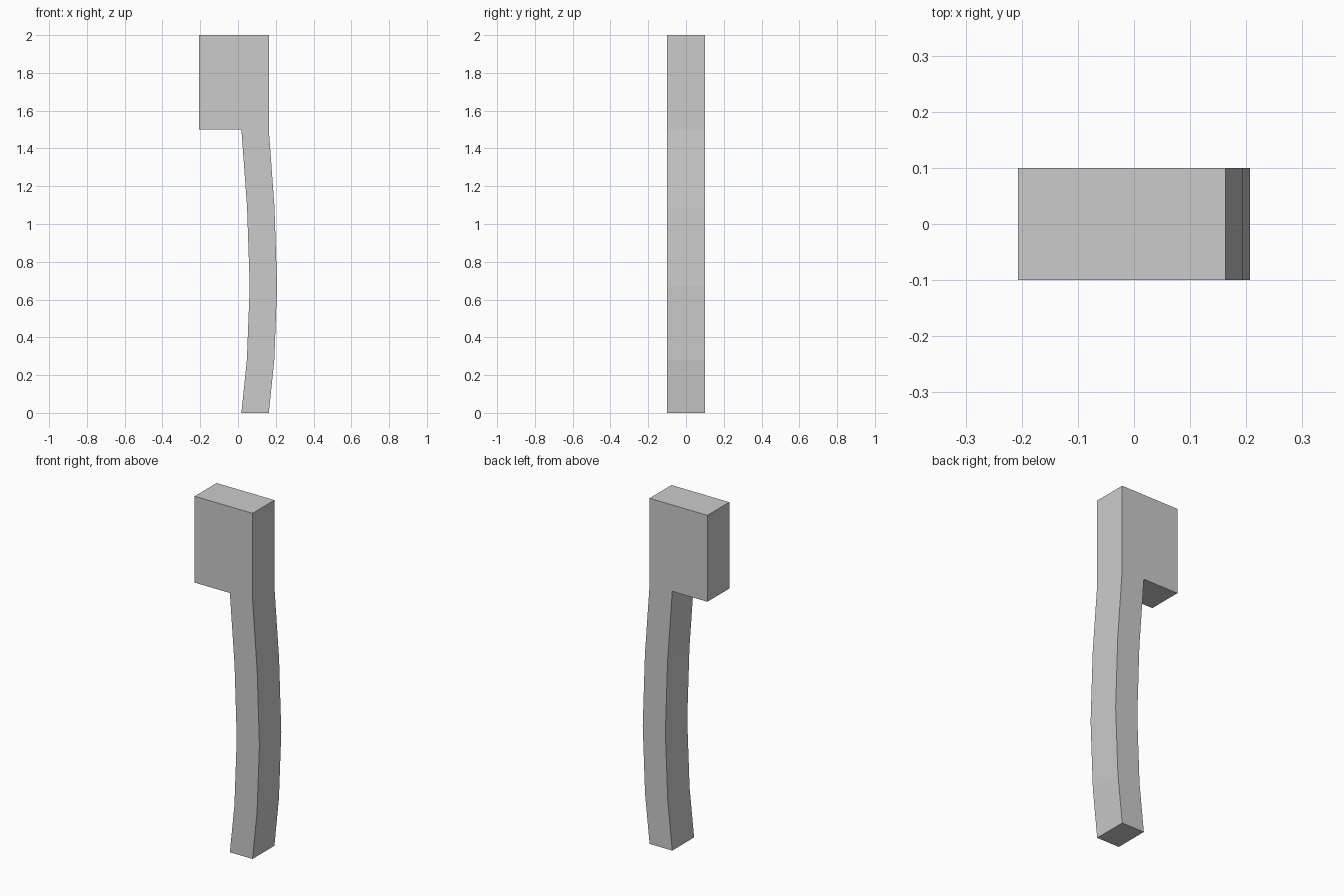
import bpy
import bmesh

if "Cube" in bpy.data.objects:
    bpy.data.objects.remove(bpy.data.objects["Cube"])

DEPTH = 0.2
INNER, OUTER = 0.018, 0.163   # handle sides at its foot
HEAD_LEFT, HEAD_BOTTOM, TOP = -0.207, 1.5, 2.0

# Outward bow of the handle: (height, sideways shift)
bow = [(0.0, 0.0), (0.28, 0.029), (0.67, 0.044), (1.09, 0.030), (HEAD_BOTTOM, 0.0)]


def extruded_profile(name, points, depth):
    """Make a solid from an x-z outline, centred on y = 0."""
    bm = bmesh.new()
    face = bm.faces.new([bm.verts.new((x, -depth / 2, z)) for x, z in points])
    result = bmesh.ops.extrude_face_region(bm, geom=[face])
    moved = [g for g in result["geom"] if isinstance(g, bmesh.types.BMVert)]
    bmesh.ops.translate(bm, verts=moved, vec=(0, depth, 0))
    bmesh.ops.recalc_face_normals(bm, faces=bm.faces)
    mesh = bpy.data.meshes.new(name)
    bm.to_mesh(mesh)
    bm.free()
    obj = bpy.data.objects.new(name, mesh)
    bpy.context.collection.objects.link(obj)
    return obj


# Bowed handle and rectangular head share one continuous outline
outer_side = [(OUTER + shift, z) for z, shift in bow]
head = [(OUTER, TOP), (HEAD_LEFT, TOP), (HEAD_LEFT, HEAD_BOTTOM)]
inner_side = [(INNER + shift, z) for z, shift in reversed(bow)]
extruded_profile("handle_with_block_head", outer_side + head + inner_side, DEPTH)
